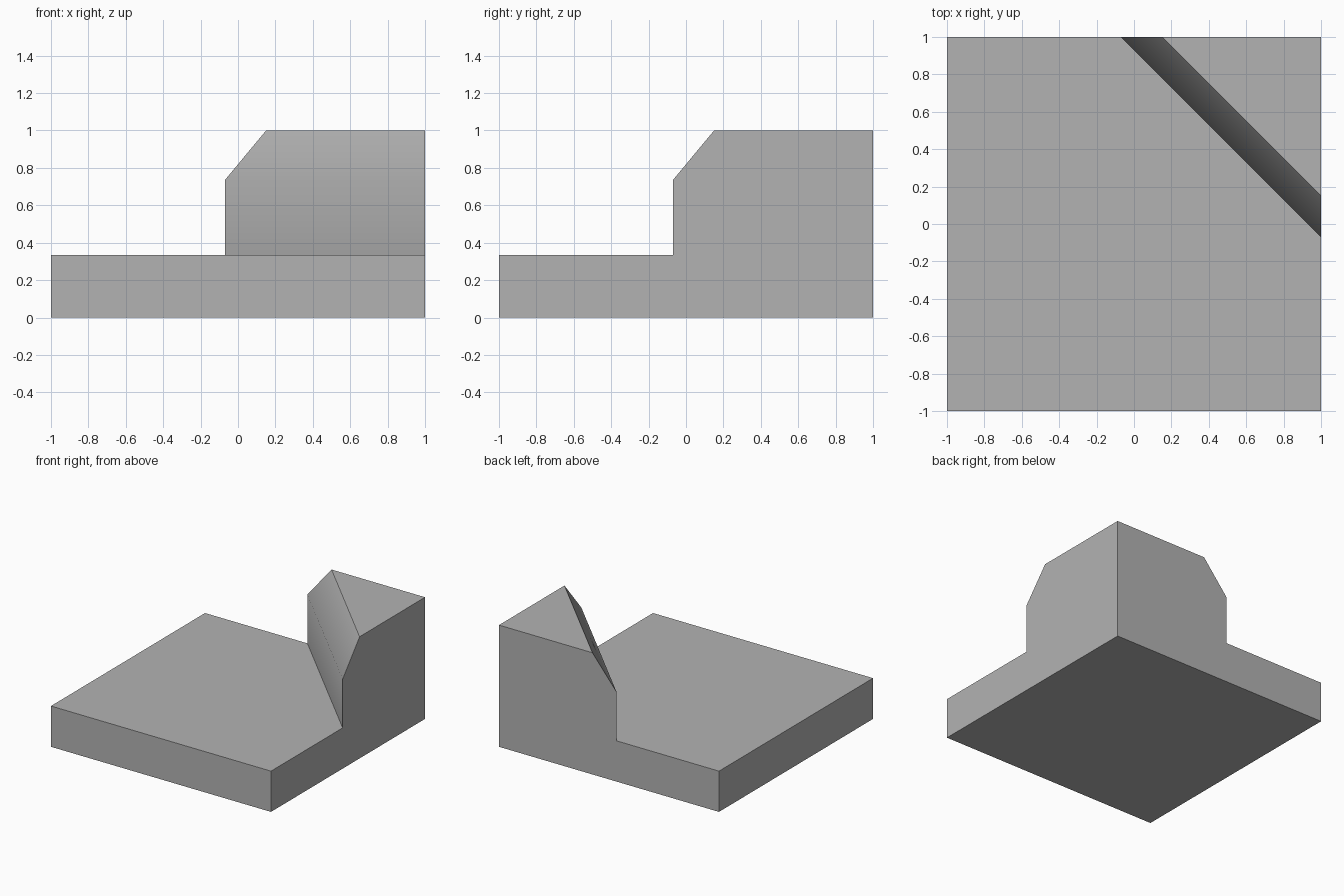
import bpy, bmesh, math
from mathutils import Vector

cube = bpy.data.objects.get("Cube")
if cube:
    bpy.data.objects.remove(cube)

SLAB_TOP, WALL_TOP, TOP = 0.335, 0.735, 1.0
CUT, TOP_CUT = -0.07, 0.15   # where the diagonal meets the edges, low and high

grey = bpy.data.materials.new("plain grey")
grey.use_nodes = True
colour = (0.45, 0.45, 0.45, 1)
grey.diffuse_color = colour
grey.node_tree.nodes["Principled BSDF"].inputs["Base Color"].default_value = colour

bm = bmesh.new()


def raise_faces(faces, height):
    """Extrude faces straight up to a height and return the new caps."""
    new = bmesh.ops.extrude_face_region(bm, geom=faces)["geom"]
    for v in new:
        if isinstance(v, bmesh.types.BMVert):
            v.co.z = height
    bmesh.ops.delete(bm, geom=[f for f in faces if f.is_valid], context="FACES_ONLY")
    return [f for f in new if isinstance(f, bmesh.types.BMFace)]


# Square footprint split by a diagonal into floor and corner
outline = [(-1, 1), (-1, -1), (1, -1), (1, CUT), (1, 1), (CUT, 1)]
verts = [bm.verts.new((x, y, 0)) for x, y in outline]
floor = bm.faces.new([verts[i] for i in (0, 1, 2, 3, 5)])
corner = bm.faces.new(verts[3:])

# Slab, then the raised corner with its sloping upper edge
caps = raise_faces([floor, corner], SLAB_TOP)
block = [min(caps, key=lambda f: len(f.verts))]
block = raise_faces(block, WALL_TOP)
block = raise_faces(block, TOP)
for v in block[0].verts:
    if v.co.x < 0:
        v.co.x = TOP_CUT
    if v.co.y < 0:
        v.co.y = TOP_CUT

# Underside, and merged flat sides
bm.faces.new([v for v in reversed(verts)])
bmesh.ops.recalc_face_normals(bm, faces=bm.faces[:])
bmesh.ops.dissolve_limit(bm, angle_limit=math.radians(1), verts=bm.verts[:], edges=bm.edges[:])

mesh = bpy.data.meshes.new("corner_block")
bm.to_mesh(mesh)
bm.free()
mesh.materials.append(grey)
obj = bpy.data.objects.new("corner_block", mesh)
bpy.context.collection.objects.link(obj)

# Soft edge between wall and slope, all others sharp
bpy.ops.object.select_all(action="DESELECT")
obj.select_set(True)
bpy.context.view_layer.objects.active = obj
bpy.ops.object.shade_smooth_by_angle(angle=math.radians(45))
